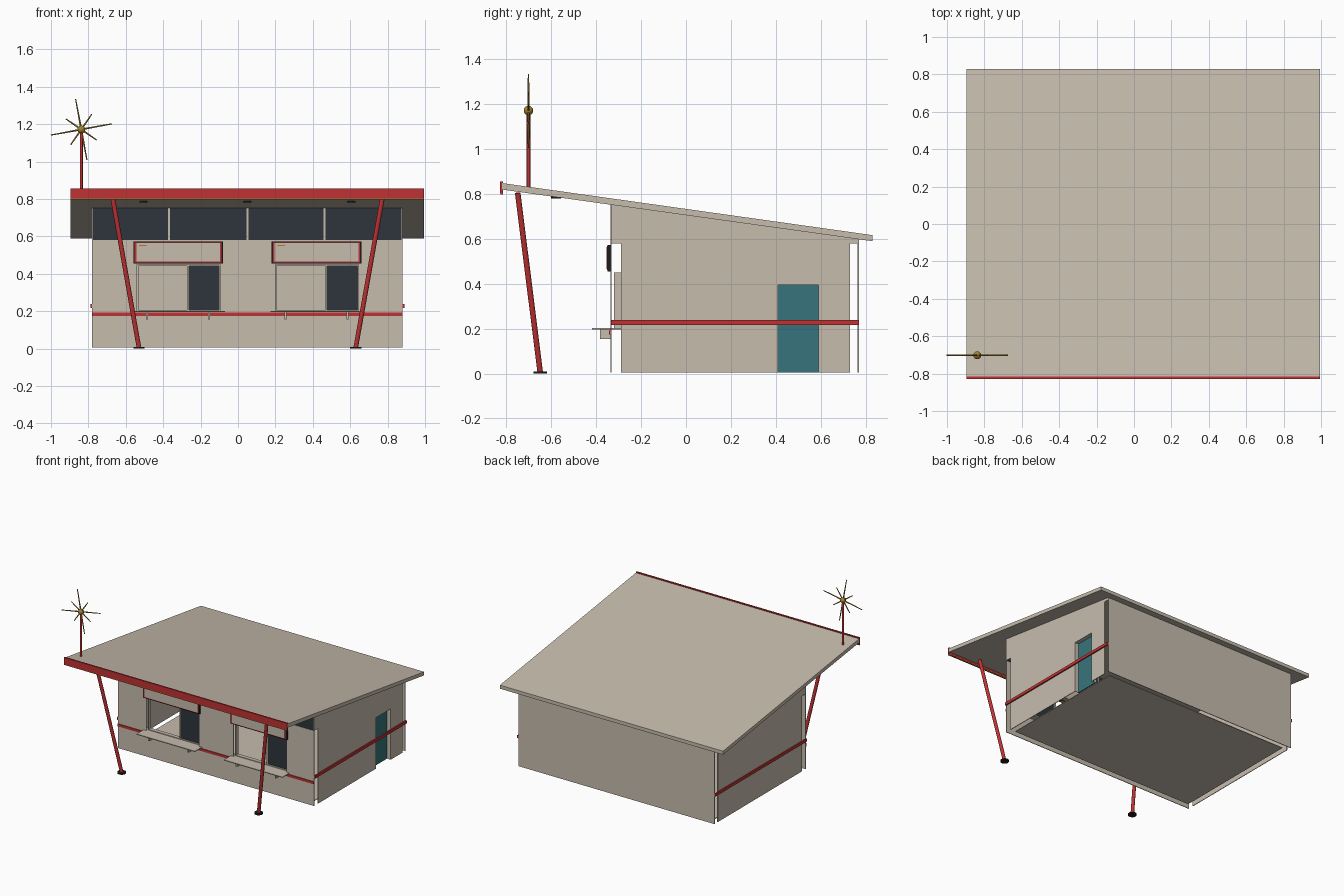
import bpy, bmesh, math
from mathutils import Vector

if "Cube" in bpy.data.objects:
    bpy.data.objects.remove(bpy.data.objects["Cube"])


def material(name, rgb):
    m = bpy.data.materials.new(name)
    m.diffuse_color = (*rgb, 1)
    m.use_nodes = True
    m.node_tree.nodes["Principled BSDF"].inputs["Base Color"].default_value = m.diffuse_color
    return m


BEIGE = material("warm beige", (0.57, 0.505, 0.42))
RED = material("red paint", (0.53, 0.032, 0.034))
GLASS = material("dark glass", (0.026, 0.035, 0.045))
TEAL = material("teal door", (0.038, 0.175, 0.2))
GOLD = material("gold", (0.36, 0.22, 0.03))
BLACK = material("black metal", (0.012, 0.012, 0.014))


def finish(name, bm, mat):
    bmesh.ops.recalc_face_normals(bm, faces=bm.faces)
    me = bpy.data.meshes.new(name)
    bm.to_mesh(me)
    bm.free()
    me.materials.append(mat)
    ob = bpy.data.objects.new(name, me)
    bpy.context.collection.objects.link(ob)
    return ob


def box(name, x, y, z, mat):
    """Box from (min, max) pairs."""
    bm = bmesh.new()
    bmesh.ops.create_cube(bm, size=1)
    for v in bm.verts:
        v.co = Vector([(r[0] + r[1]) / 2 + c * (r[1] - r[0]) for c, r in zip(v.co, (x, y, z))])
    return finish(name, bm, mat)


def rod(name, a, b, r, mat, sides=12, r2=None):
    """Round bar between two points."""
    a, b = Vector(a), Vector(b)
    bm = bmesh.new()
    bmesh.ops.create_cone(bm, cap_ends=True, segments=sides, radius1=r,
                          radius2=r if r2 is None else r2, depth=(b - a).length)
    rot = (b - a).to_track_quat('Z', 'Y')
    for v in bm.verts:
        v.co = rot @ v.co + (a + b) / 2
    for f in bm.faces:
        f.smooth = len(f.verts) == 4
    return finish(name, bm, mat)


def side_profile(name, pts, x0, x1, mat):
    """Extrude a y-z outline along x."""
    bm = bmesh.new()
    f = bm.faces.new([bm.verts.new((x0, y, z)) for y, z in pts])
    new = bmesh.ops.extrude_face_region(bm, geom=[f])["geom"]
    bmesh.ops.translate(bm, vec=(x1 - x0, 0, 0),
                        verts=[v for v in new if isinstance(v, bmesh.types.BMVert)])
    return finish(name, bm, mat)


def frame(name, x, y, z, t, mat):
    """Four bars around an opening."""
    box(name + "_bottom", x, y, (z[0], z[0] + t), mat)
    box(name + "_top", x, y, (z[1] - t, z[1]), mat)
    box(name + "_left", (x[0], x[0] + t), y, (z[0] + t, z[1] - t), mat)
    box(name + "_right", (x[1] - t, x[1]), y, (z[0] + t, z[1] - t), mat)


L, R = -0.78, 0.88            # outer wall sides
FRONT, BACK = -0.335, 0.77    # front and back wall planes
BASE, SILL, HEAD, TOP = 0.005, 0.2, 0.45, 0.58
WINDOWS = [(-0.54, -0.095), (0.2, 0.645)]


def roof_under(y):
    return 0.82 - (y + 0.82) * 0.1394


# Roof slab, fascia and trim
side_profile("roof", [(-0.82, 0.82), (0.83, 0.59), (0.83, 0.617), (-0.82, 0.849)],
             -0.895, 0.995, BEIGE)
box("fascia", (-0.895, 0.995), (-0.828, -0.815), (0.803, 0.855), RED)
box("fascia_trim", (-0.895, 0.995), (-0.827, -0.816), (0.798, 0.803), GOLD)
for x in (-0.505, 0.05, 0.605):
    z = roof_under(-0.58)
    rod("soffit_light", (x, -0.58, z - 0.006), (x, -0.58, z + 0.004), 0.022, BLACK, 16)

# Front wall: grid of panels with the window cells left open
bm = bmesh.new()
xs = [L, *WINDOWS[0], *WINDOWS[1], R]
zs = [BASE, SILL, HEAD, TOP]
grid = [[bm.verts.new((x, FRONT, z)) for z in zs] for x in xs]
for i in range(5):
    for j in range(3):
        if not (j == 1 and i in (1, 3)):
            bm.faces.new((grid[i][j], grid[i + 1][j], grid[i + 1][j + 1], grid[i][j + 1]))
solid = finish("front_wall", bm, BEIGE).modifiers.new("thickness", 'SOLIDIFY')
solid.thickness = 0.005
solid.offset = 0

# Back wall and floor, set a little apart from the side walls
box("back_wall", (L, R), (BACK - 0.005, BACK), (BASE, roof_under(BACK)), BEIGE)
box("floor", (L + 0.045, R - 0.045), (-0.29, 0.73), (BASE, BASE + 0.005), BEIGE)

# Side walls with a wider band under the roof; the right one has a doorway
lower = [(-0.29, BASE)]
door_cut = [(0.41, BASE), (0.41, 0.395), (0.59, 0.395), (0.59, BASE)]
upper = [(0.73, BASE), (0.73, TOP), (BACK, TOP), (BACK, roof_under(BACK)),
         (FRONT, roof_under(FRONT)), (FRONT, TOP), (-0.29, TOP)]
side_profile("left_wall", lower + upper, L, L + 0.005, BEIGE)
side_profile("right_wall", lower + door_cut + upper, R - 0.005, R, BEIGE)

# Recessed door and its jambs
box("door", (R - 0.04, R - 0.032), (0.41, 0.59), (BASE, 0.395), TEAL)
for y in (0.406, 0.59):
    box("door_jamb", (R - 0.04, R - 0.002), (y, y + 0.004), (BASE, 0.395), BEIGE)
box("door_head", (R - 0.04, R - 0.002), (0.406, 0.594), (0.395, 0.399), BEIGE)

# High strip window
box("strip_window", (L + 0.005, R - 0.005), (FRONT, FRONT + 0.006),
    (TOP, roof_under(FRONT)), GLASS)
for x in (-0.368, 0.05, 0.463):
    box("strip_window_mullion", (x - 0.005, x + 0.005), (FRONT - 0.002, FRONT + 0.01),
        (TOP, roof_under(FRONT)), BEIGE)

# Serving windows, counters and sign boxes
for a, b in WINDOWS:
    frame("window_frame", (a, b), (-0.32, -0.29), (SILL, HEAD), 0.007, BEIGE)
    box("window_mullion", (b - 0.178, b - 0.168), (-0.32, -0.29), (SILL, HEAD), BEIGE)
    box("sliding_pane", (b - 0.168, b - 0.007), (-0.31, -0.304), (SILL + 0.007, HEAD - 0.007), GLASS)
    box("counter", (a - 0.025, b + 0.025), (-0.42, -0.29), (0.196, 0.202), BEIGE)
    for x in (a + 0.053, b - 0.06):
        box("counter_bracket", (x - 0.005, x + 0.005), (-0.383, FRONT), (0.155, 0.196), BEIGE)
    s0, s1 = a - 0.02, b + 0.014
    box("sign_box", (s0, s1), (-0.35, FRONT), (0.455, 0.574), BLACK)
    box("sign_border", (s0 + 0.006, s1 - 0.006), (-0.352, -0.35), (0.461, 0.568), RED)
    box("sign_face", (s0 + 0.016, s1 - 0.016), (-0.354, -0.352), (0.465, 0.564), BEIGE)
    box("sign_mark", (s0 + 0.032, s0 + 0.07), (-0.355, -0.354), (0.548, 0.554), GOLD)

# Red rails on front and both sides
box("front_rail", (L, R), (-0.344, FRONT), (0.174, 0.192), RED)
for x0, x1 in ((L - 0.008, L), (R, R + 0.01)):
    box("side_rail", (x0, x1), (FRONT, BACK), (0.217, 0.239), RED)

# Leaning front posts on round feet
for foot, head in ((-0.53, -0.67), (0.63, 0.772)):
    rod("post", (foot, -0.65, 0.008), (head, -0.75, 0.805), 0.0125, RED, 16)
    rod("post_foot", (foot, -0.65, 0), (foot, -0.65, 0.01), 0.03, BLACK, 20)

# Roof mast with a starburst
hub = Vector((-0.838, -0.702, 1.172))
rod("mast", (hub.x, hub.y, 0.825), hub, 0.008, RED)
bm = bmesh.new()
bmesh.ops.create_uvsphere(bm, u_segments=16, v_segments=10, radius=0.021)
bmesh.ops.translate(bm, verts=bm.verts, vec=hub)
for f in bm.faces:
    f.smooth = True
finish("star_hub", bm, GOLD)
for k in range(8):
    ang = math.radians(10.5 + 45 * k)
    length = 0.1 if k % 2 else 0.166
    tip = hub + Vector((math.cos(ang), 0, math.sin(ang))) * length
    rod("star_ray", hub, tip, 0.005, GOLD, 8, 0.003)
